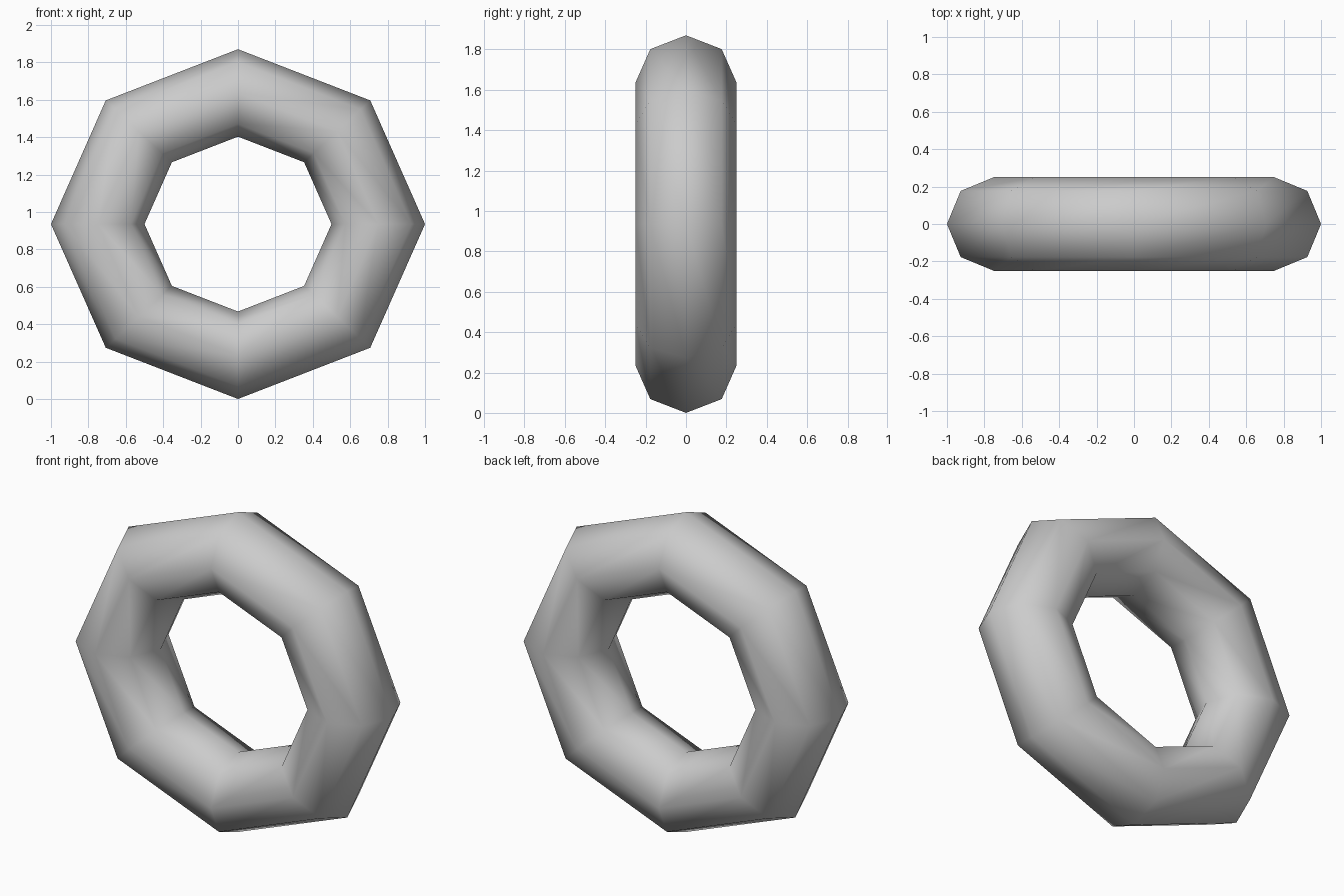
import bpy, math

if "Cube" in bpy.data.objects:
    bpy.data.objects.remove(bpy.data.objects["Cube"])

# Faceted ring: 8 segments around, 8-sided tube, slightly squashed in height
bpy.ops.mesh.primitive_torus_add(major_segments=8, minor_segments=8,
                                 major_radius=0.75, minor_radius=0.25)
ring = bpy.context.object
ring.name = "ring"
squash = 0.935

# Stand the ring upright facing -y, resting on z = 0
for v in ring.data.vertices:
    x, y, z = v.co
    v.co = (x, -z, y * squash + squash)
ring.data.update()
bpy.ops.object.shade_smooth()
